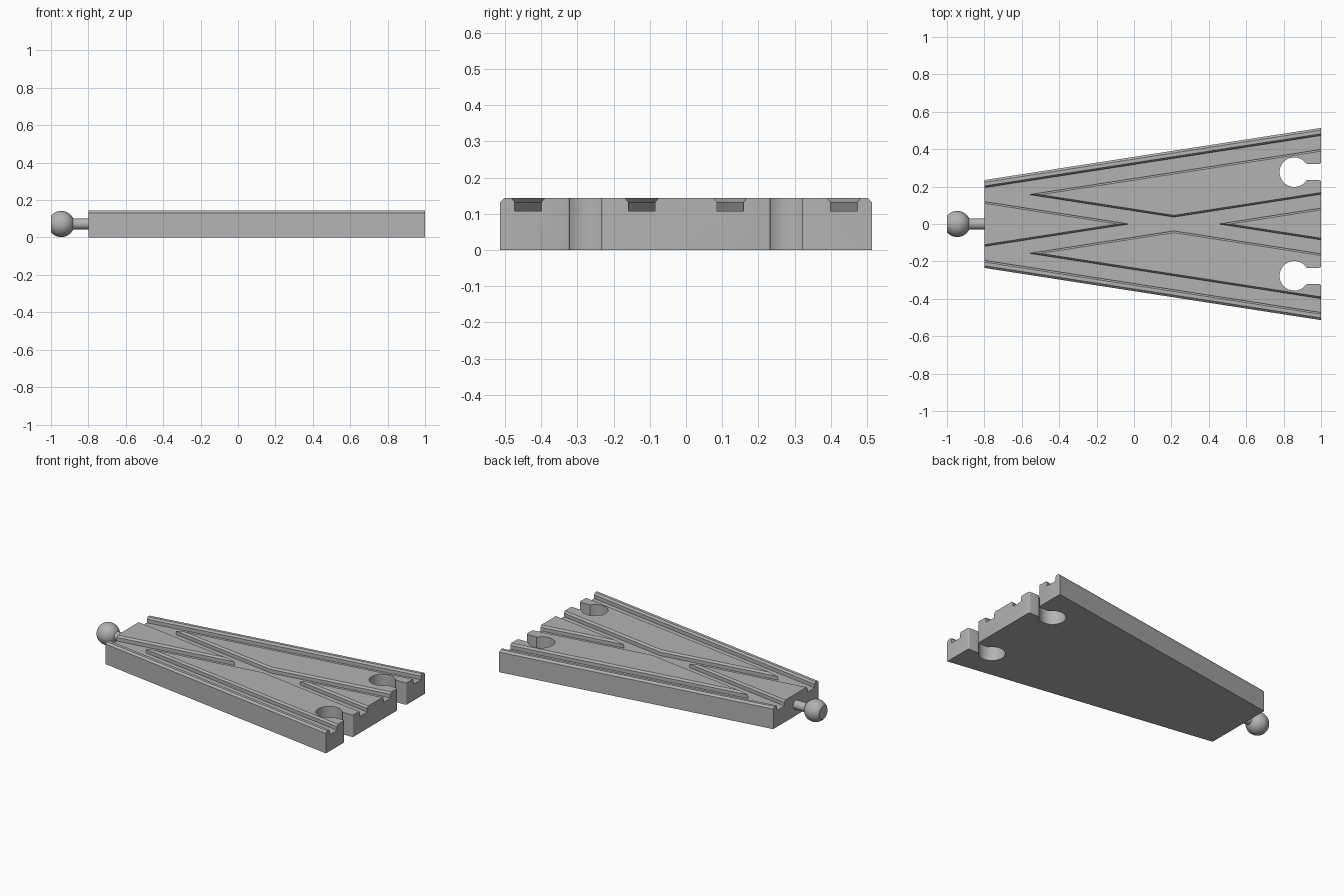
import bpy
import bmesh
import math

if "Cube" in bpy.data.objects:
    bpy.data.objects.remove(bpy.data.objects["Cube"])

LEFT, RIGHT = -0.8, 1.0      # ends of the track piece
HEIGHT = 0.144
SLOPE = 0.155                # sideways drift of each line per unit of x
GAUGE = 0.157                # half distance between the wheel grooves

grey = bpy.data.materials.new("plain grey")
grey.use_nodes = True
grey.diffuse_color = (0.45, 0.45, 0.45, 1)
grey.node_tree.nodes["Principled BSDF"].inputs["Base Color"].default_value = (0.45, 0.45, 0.45, 1)


def finish(name, bm):
    bmesh.ops.recalc_face_normals(bm, faces=bm.faces)
    mesh = bpy.data.meshes.new(name)
    bm.to_mesh(mesh)
    bm.free()
    mesh.materials.append(grey)
    obj = bpy.data.objects.new(name, mesh)
    bpy.context.collection.objects.link(obj)
    return obj


def loft(name, start, end):
    """Solid between two matching outlines."""
    bm = bmesh.new()
    a = [bm.verts.new(p) for p in start]
    b = [bm.verts.new(p) for p in end]
    bm.faces.new(a)
    bm.faces.new(b)
    n = len(a)
    for i in range(n):
        j = (i + 1) % n
        bm.faces.new((a[i], a[j], b[j], b[i]))
    return finish(name, bm)


def lathe_x(name, profile, z, steps=40):
    """Spin (x, radius) points around a lengthwise axis."""
    bm = bmesh.new()
    verts = [bm.verts.new((x, 0, z + r)) for x, r in profile]
    edges = [bm.edges.new(pair) for pair in zip(verts, verts[1:])]
    bmesh.ops.spin(bm, geom=verts + edges, cent=(0, 0, z), axis=(1, 0, 0),
                   angle=math.tau, steps=steps)
    bmesh.ops.remove_doubles(bm, verts=bm.verts, dist=1e-5)
    return finish(name, bm)


def body_section(x):
    w = 0.235 + SLOPE * (x - LEFT)
    c = 0.012
    half = [(w, 0), (w, HEIGHT - c), (w - c, HEIGHT)]
    return [(x, y, z) for y, z in half] + [(x, -y, z) for y, z in reversed(half)]


def groove_section(x, y0, slope):
    y = y0 + slope * (x - LEFT)
    half = [(0.037, 0.108), (0.037, 0.132), (0.056, 0.156)]
    return [(x, y + h, z) for h, z in half] + [(x, y - h, z) for h, z in reversed(half)]


def socket_outline(y, z):
    """Round hole with a flared slot reaching the wide end."""
    cx, r, slot, flare = 0.857, 0.079, 0.043, 0.01
    a = math.asin(slot / r)
    arc = [a + (math.tau - 2 * a) * i / 40 for i in range(41)]
    pts = [(cx + r * math.cos(t), r * math.sin(t)) for t in arc]
    mouth = [(RIGHT - flare * (1 - math.sin(t)), slot + flare * (1 - math.cos(t)))
             for t in (0, math.pi / 6, math.pi / 3, math.pi / 2)]
    mouth.append((RIGHT + 0.05, slot + flare))
    pts += [(x, -h) for x, h in mouth] + [(x, h) for x, h in reversed(mouth)]
    return [(x, y + h, z) for x, h in pts]


# Wedge-shaped track body
body = loft("track_body", body_section(LEFT), body_section(RIGHT))

# Wheel grooves of the two diverging tracks, and the end sockets
cutters = []
for side in (1, -1):
    for rail in (1, -1):
        cutters.append(loft("groove_cutter",
                            groove_section(LEFT - 0.03, rail * GAUGE, side * SLOPE),
                            groove_section(RIGHT + 0.03, rail * GAUGE, side * SLOPE)))
    cutters.append(loft("socket_cutter", socket_outline(side * 0.277, -0.1),
                        socket_outline(side * 0.277, 0.3)))

for cutter in cutters:
    cutter.hide_render = True
    mod = body.modifiers.new("cut", "BOOLEAN")
    mod.operation = "DIFFERENCE"
    mod.solver = "EXACT"
    mod.object = cutter

# Bake the cuts and drop the cutters
graph = bpy.context.evaluated_depsgraph_get()
cut_mesh = bpy.data.meshes.new_from_object(body.evaluated_get(graph))
body.modifiers.clear()
body.data = cut_mesh
for cutter in cutters:
    bpy.data.objects.remove(cutter)

# Ball connector with a flattened tip, and its neck
mid, ball_x, ball_r = HEIGHT / 2, -0.945, 0.07
tip = math.acos(0.055 / ball_r)
angles = [tip + (math.pi - tip) * i / 20 for i in range(21)]
ball = [(-1, 0)] + [(ball_x - ball_r * math.cos(t), ball_r * math.sin(t)) for t in angles]
connector_ball = lathe_x("connector_ball", ball, mid)
neck_r = 0.029
connector_neck = lathe_x("connector_neck", [(-0.9, 0), (-0.9, neck_r),
                                            (LEFT + 0.02, neck_r), (LEFT + 0.02, 0)], mid)

# Smooth the round surfaces, keeping edges crisp
bpy.ops.object.select_all(action="DESELECT")
for obj in (body, connector_ball, connector_neck):
    obj.select_set(True)
bpy.context.view_layer.objects.active = body
bpy.ops.object.shade_smooth_by_angle(angle=math.radians(25))
